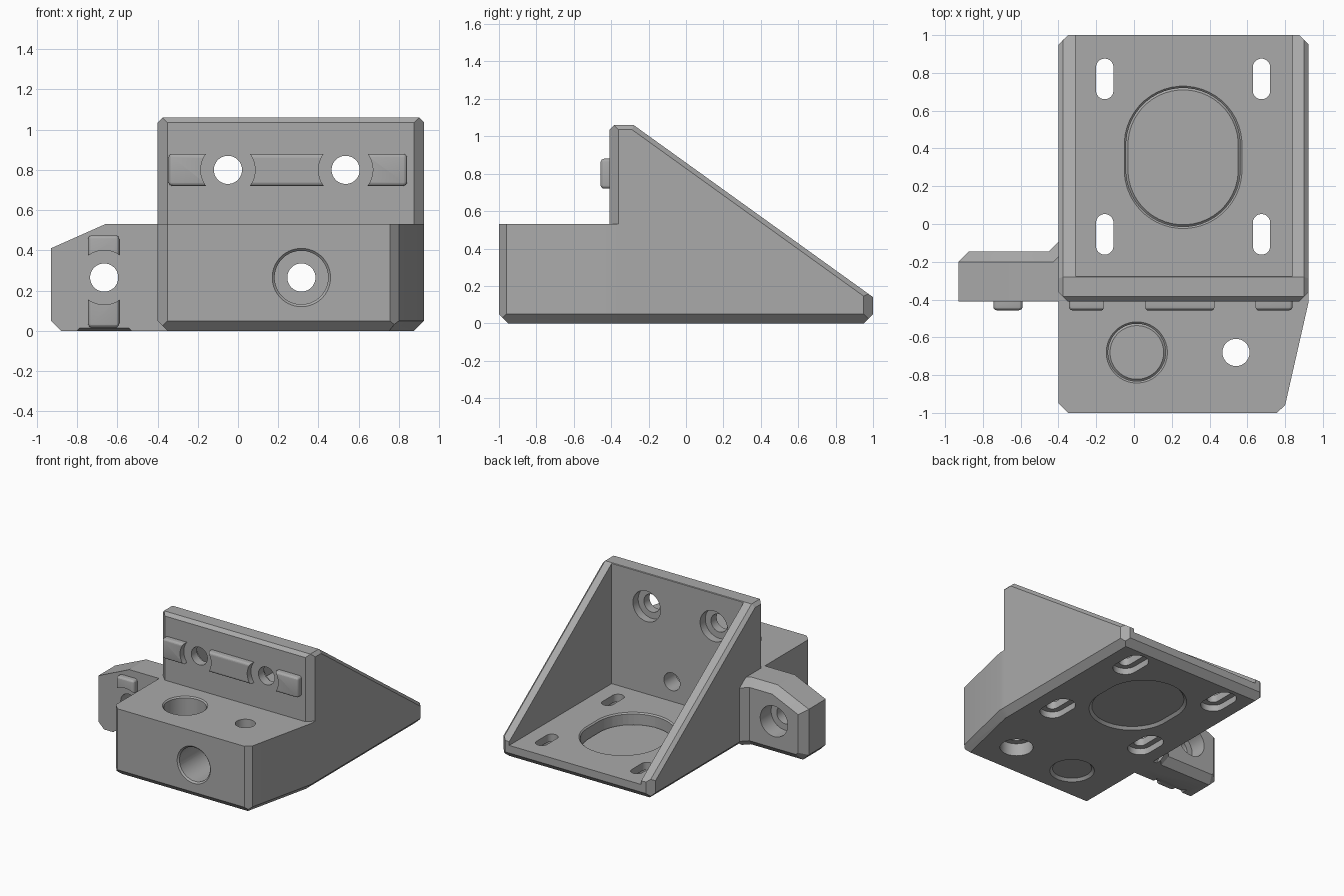
import bpy, bmesh, math
from mathutils import Vector, Matrix

old = bpy.data.objects.get("Cube")
if old:
    bpy.data.objects.remove(old, do_unlink=True)

grey = bpy.data.materials.new("plain grey")
grey.use_nodes = True
colour = (0.4, 0.4, 0.4, 1)
grey.diffuse_color = colour
grey.node_tree.nodes["Principled BSDF"].inputs["Base Color"].default_value = colour


def to_object(bm, name):
    bmesh.ops.recalc_face_normals(bm, faces=bm.faces)
    mesh = bpy.data.meshes.new(name)
    bm.to_mesh(mesh)
    bm.free()
    mesh.materials.append(grey)
    ob = bpy.data.objects.new(name, mesh)
    bpy.context.collection.objects.link(ob)
    return ob


def solid(name, lo, hi, planes=(), bevel=0):
    """Box trimmed by planes, each a point and an outward normal."""
    bm = bmesh.new()
    lo, hi = Vector(lo), Vector(hi)
    size = hi - lo
    bmesh.ops.create_cube(bm, size=1, matrix=Matrix.Translation((lo + hi) / 2) @ Matrix.Diagonal((*size, 1)))
    for point, normal in planes:
        bmesh.ops.bisect_plane(bm, geom=bm.verts[:] + bm.edges[:] + bm.faces[:], dist=1e-6,
                               plane_co=point, plane_no=normal, clear_outer=True)
        rim = [e for e in bm.edges if e.is_boundary]
        if rim:
            bmesh.ops.contextual_create(bm, geom=rim)
    if bevel:
        bmesh.ops.bevel(bm, geom=bm.edges[:], offset=bevel, segments=4, profile=0.5, affect='EDGES')
    return to_object(bm, name)


def rod(name, x, y, z, axis, length, r, r2=None, slot=0):
    """Cylinder, cone or slot starting at a point and running along +y or +z."""
    bm = bmesh.new()
    n = 48
    bmesh.ops.create_cone(bm, cap_ends=True, segments=n, radius1=r, radius2=r2 or r, depth=length,
                          matrix=Matrix.Rotation(math.pi / n, 4, 'Z'))
    for v in bm.verts:
        v.co.y += math.copysign(slot / 2, v.co.y)
        v.co.z += length / 2
    turn = Matrix.Rotation(-math.pi / 2, 4, 'X') if axis == 'y' else Matrix()
    bm.transform(Matrix.Translation((x, y, z)) @ turn)
    return to_object(bm, name)


def combine(target, tool, operation):
    mod = target.modifiers.new(operation, 'BOOLEAN')
    mod.operation, mod.solver, mod.object = operation, 'EXACT', tool
    bpy.context.view_layer.objects.active = target
    bpy.ops.object.modifier_apply(modifier=mod.name)
    bpy.data.objects.remove(tool, do_unlink=True)


L, R, FRONT, C, T = -0.40, 0.925, -0.41, 0.05, 0.025
slope = Vector((0, 0.92, 1.28)).normalized()
crest = Vector((0, -0.28, 1.06))

# Bracket wedge: sloped back, chamfered outside edges
planes = [(crest, slope), ((0, 1 - C, 0), (0, 1, -1)),
          ((0, FRONT, 1.06 - T), (0, -1, 1))]
for x, s in ((L, -1), (R, 1)):
    planes += [((x - s * C, 0, 0), (s, 0, -1)),
               ((x - s * C, 1, 0), (s, 1, 0)),
               ((x - s * C, FRONT, 0), (s, -1, 0)),
               ((x, 0, 1.06 - T), (s, 0, 1)),
               (Vector((x - s * T, 0, 0)) + crest, slope + Vector((s, 0, 0)))]
bracket = solid("bracket", (L, FRONT, 0), (R, 1, 1.06), planes)

# Cavity between the side walls
combine(bracket, solid("cavity", (-0.31, -0.275, 0.11), (0.84, 2, 2)), 'DIFFERENCE')

# Front block with one slanted side
side = Vector((0.55, -0.125, 0)).normalized()
corner = Vector((0.80, -0.96, 0))
block = solid("front_block", (L, -1, 0), (R, -0.36, 0.53), [
    (corner, side), ((0.755, -1, 0), (0.04, -0.045, 0)),
    ((L + C, -1, 0), (-1, -1, 0)), ((L + C, 0, 0), (-1, 0, -1)),
    ((R - C, 0, 0), (1, 0, -1)), ((0, C - 1, 0), (0, -1, -1)),
    (corner - side * C, side + Vector((0, 0, -1)))])
combine(bracket, block, 'UNION')

# Side ear, chamfered around its rear outline
EB = -0.145
roof = Vector((-0.12, 0, 0.27)).normalized()
rear = Vector((0, 1, 0))
shoulder = Vector((-0.66, EB - 0.055, 0.53))
ear_planes = [(shoulder, roof), ((-0.88, 0, 0), (-1, 0, -1))]
ear_planes += [(shoulder, rear + roof), (shoulder, (0, 1, 1)),
               ((0, EB - 0.055, 0), (0, 1, -1)), ((-0.93, EB - 0.055, 0), (-1, 1, 0)),
               ((-0.88, EB - 0.055, 0), (-0.7, 1, -0.7))]
combine(bracket, solid("ear", (-0.93, FRONT, 0), (-0.34, EB, 0.53), ear_planes), 'UNION')

# Gusset joining ear and wall
gusset = solid("gusset", (-0.5, -0.3, 0), (-0.38, 0, 0.53), [
    ((-0.45, EB, 0), (-1, 1, 0)),
    ((-0.45, EB, 0.475), (-0.7, 0.7, 1)), ((-0.45, EB, 0.055), (-0.7, 0.7, -1))])
combine(bracket, gusset, 'UNION')

# Small relief under the ear
relief = solid("relief", (-0.8, -0.5, -0.1), (-0.53, -0.3, 0.015), [
    ((0, FRONT, 0.015), (0, 0.015, 0.05)),
    ((-0.8, 0, 0), (-1, 0, 1)), ((-0.53, 0, 0), (1, 0, 1))])
combine(bracket, relief, 'DIFFERENCE')

# Locating keys, hollowed around the screw holes
upper_holes, ear_hole, front_hole = [(-0.05, 0.8), (0.535, 0.8)], (-0.665, 0.265), (0.315, 0.265)
for name, lo, hi, holes in (("wall_key", (-0.345, 0.72), (0.84, 0.88), upper_holes),
                            ("ear_key", (-0.745, 0.016), (-0.59, 0.475), [ear_hole])):
    key = solid(name, (lo[0], -0.457, lo[1]), (hi[0], -0.38, hi[1]), bevel=0.02)
    for x, z in holes:
        combine(key, rod("key_cutter", x, -0.6, z, 'y', 0.4, 0.135), 'DIFFERENCE')
    combine(bracket, key, 'UNION')

# Screw holes through the walls, with counterbores
cutters = [rod("screw_hole", x, -1.2, z, 'y', 1.2, 0.07) for x, z in upper_holes + [ear_hole, front_hole]]
cutters += [rod("wall_counterbore", x, -0.34, z, 'y', 0.2, 0.12) for x, z in upper_holes]
cutters += [rod("ear_counterbore", ear_hole[0], -0.28, ear_hole[1], 'y', 0.3, 0.12),
            rod("front_counterbore", front_hole[0], -1.1, front_hole[1], 'y', 0.68, 0.133),
            rod("front_countersink", front_hole[0], -1.01, front_hole[1], 'y', 0.03, 0.155, 0.125)]

# Vertical holes in the front block
cutters += [rod("post_hole", 0.015, -0.68, -0.1, 'z', 1, 0.152),
            rod("post_rim", 0.015, -0.68, 0.51, 'z', 0.04, 0.142, 0.182),
            rod("post_foot", 0.015, -0.68, -0.02, 'z', 0.04, 0.182, 0.142),
            rod("block_hole", 0.54, -0.68, -0.1, 'z', 1, 0.072),
            rod("block_counterbore", 0.54, -0.68, -0.1, 'z', 0.2, 0.12)]

# Oval floor opening and mounting slots
cutters += [rod("floor_opening", 0.26, 0.353, -0.1, 'z', 0.4, 0.302, slot=0.13),
            rod("opening_rim", 0.26, 0.353, 0.09, 'z', 0.04, 0.292, 0.332, slot=0.13),
            rod("opening_foot", 0.26, 0.353, -0.02, 'z', 0.04, 0.332, 0.292, slot=0.13)]
for x in (-0.155, 0.675):
    for y in (-0.055, 0.768):
        cutters += [rod("slot", x, y, -0.1, 'z', 0.4, 0.046, slot=0.123),
                    rod("slot_counterbore", x, y, -0.1, 'z', 0.15, 0.09, slot=0.123)]
for cutter in cutters:
    combine(bracket, cutter, 'DIFFERENCE')

bracket.data.materials.clear()
bracket.data.materials.append(grey)
bpy.ops.object.select_all(action='DESELECT')
bracket.select_set(True)
bpy.context.view_layer.objects.active = bracket
bpy.ops.object.shade_smooth_by_angle(angle=math.radians(20))
